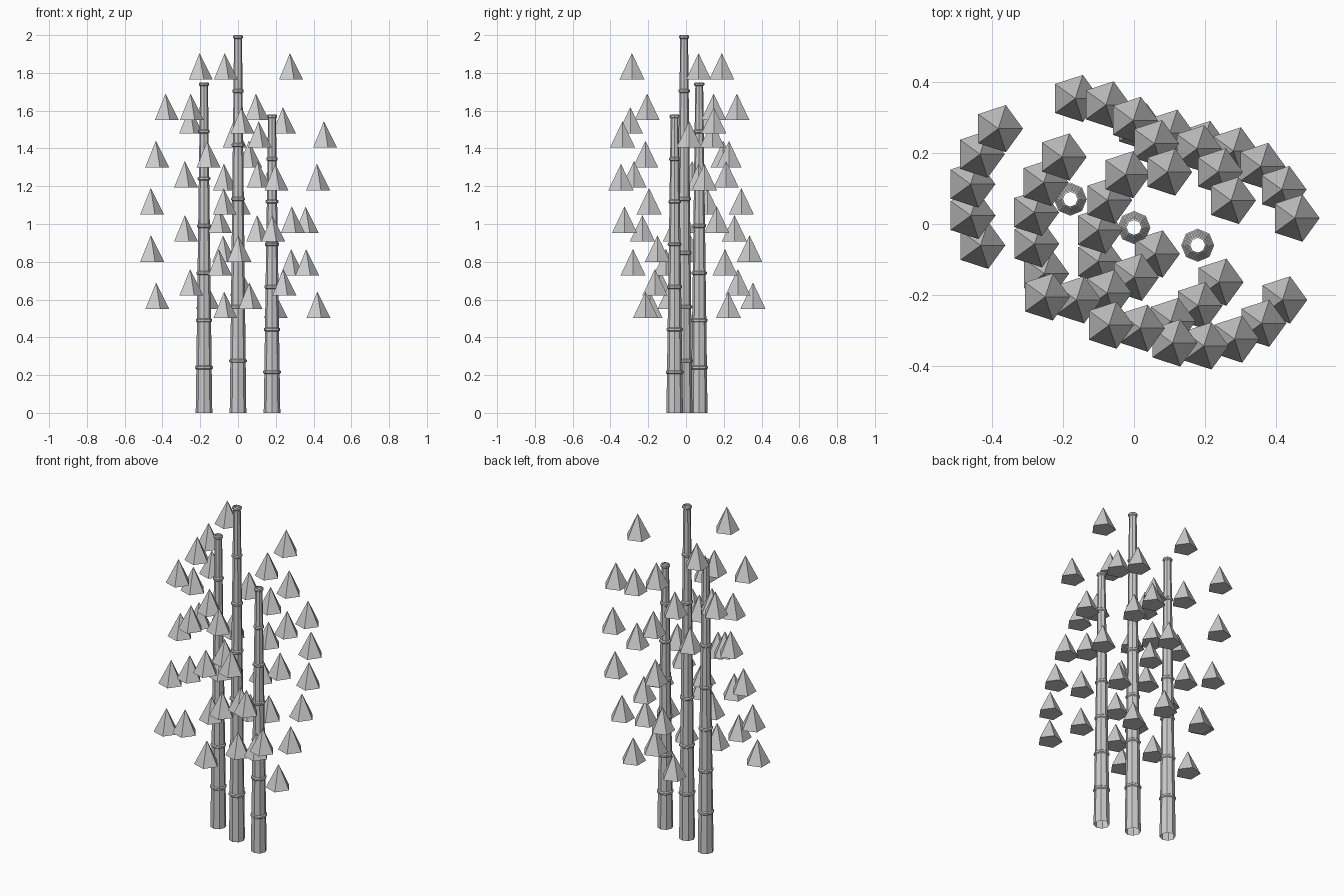
import bpy, bmesh, math

if "Cube" in bpy.data.objects:
    bpy.data.objects.remove(bpy.data.objects["Cube"])

grey = bpy.data.materials.new("bamboo_grey")
grey.diffuse_color = (0.6, 0.6, 0.6, 1)
grey.use_nodes = True
grey.node_tree.nodes["Principled BSDF"].inputs["Base Color"].default_value = grey.diffuse_color

SEGMENTS, SIDES = 7, 8


def finish(bm, name):
    mesh = bpy.data.meshes.new(name)
    bm.to_mesh(mesh)
    bm.free()
    mesh.materials.append(grey)
    obj = bpy.data.objects.new(name, mesh)
    bpy.context.collection.objects.link(obj)
    return obj


def ring_of_verts(bm, r, z, n):
    return [bm.verts.new((r * math.cos(math.tau * i / n), r * math.sin(math.tau * i / n), z))
            for i in range(n)]


def stalk(name, x, y, height):
    # open tapered tube with a raised joint at the top of every segment
    seg = height / SEGMENTS
    profile = [(0.044, 0)]
    for k in range(1, SEGMENTS + 1):
        r = 0.044 - 0.0033 * k
        z = k * seg
        profile += [(r, z - 0.02), (r + 0.006, z - 0.015), (r + 0.006, z - 0.005), (r, z)]
    bm = bmesh.new()
    rings = [ring_of_verts(bm, r, z, SIDES) for r, z in profile]
    for a, b in zip(rings, rings[1:]):
        for i in range(SIDES):
            j = (i + 1) % SIDES
            bm.faces.new((a[i], a[j], b[j], b[i]))
    finish(bm, name).location = (x, y, 0)


def leaf(name, x, y, z):
    # five-sided pyramid with one corner towards +x
    bm = bmesh.new()
    base = ring_of_verts(bm, 0.07, 0, 5)
    tip = bm.verts.new((0, 0, 0.14))
    bm.faces.new(base[::-1])
    for i in range(5):
        bm.faces.new((base[i], base[(i + 1) % 5], tip))
    finish(bm, name).location = (x, y, z)


# three stalks, each with five whorls of three leaves turning as they climb
for label, x, y, h in (("left", -0.18, 0.07, 1.75), ("middle", 0, -0.01, 2.0), ("right", 0.18, -0.06, 1.58)):
    stalk(label + "_stalk", x, y, h)
    for level in range(5):
        z = (level + 2) * h / SEGMENTS + 0.05
        for k in range(3):
            a = math.radians(207.2 - 17.9 * level + 120 * k)
            leaf(f"{label}_leaf_{level}_{k}", x + 0.285 * math.cos(a), y + 0.285 * math.sin(a), z)
